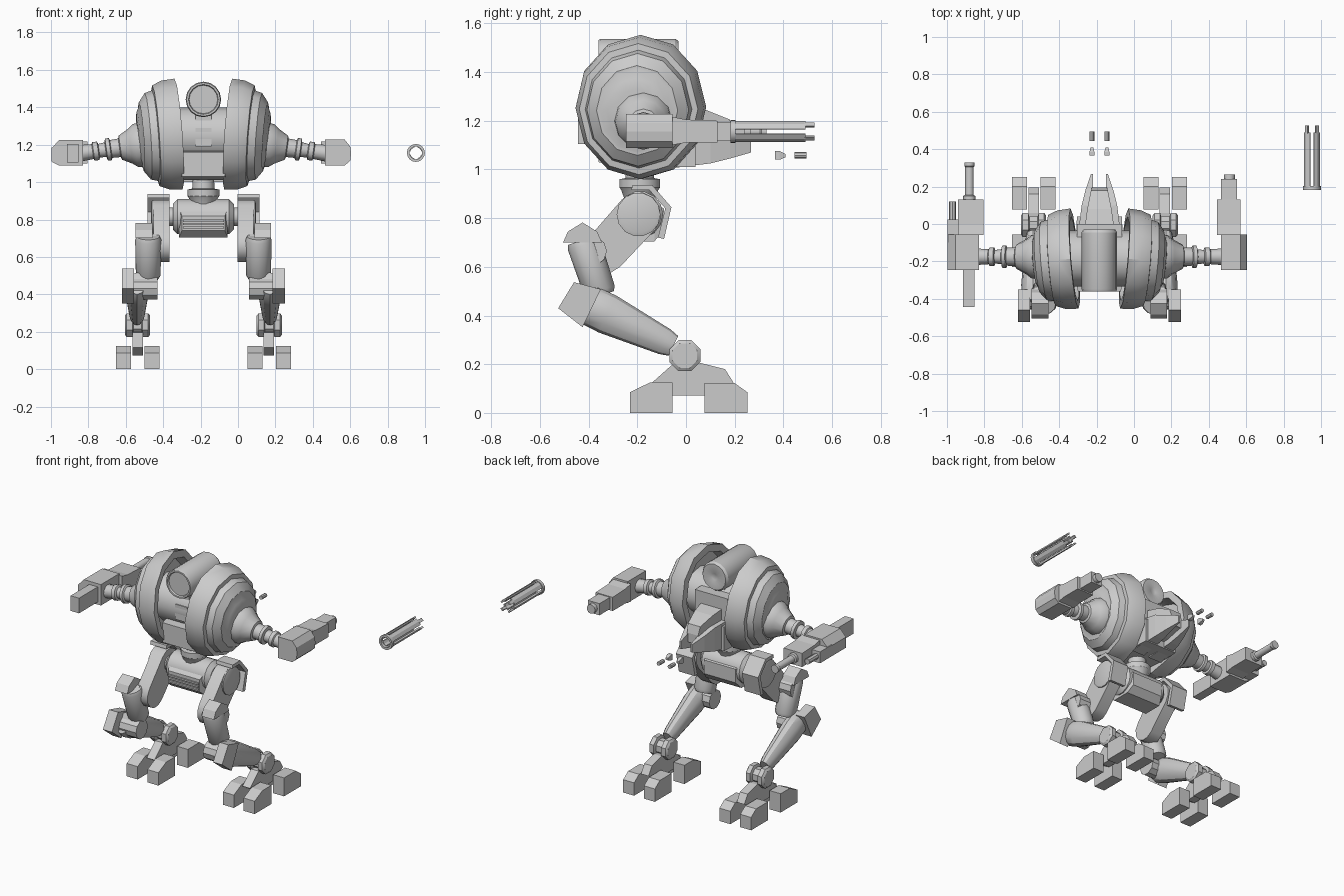
import bpy, bmesh
from math import pi, sin, cos, radians
from mathutils import Vector

CX = -0.185  # symmetry plane of the walker; all x values below are measured from it


def finish(name, bm, mirror=False, smooth=None):
    bmesh.ops.recalc_face_normals(bm, faces=bm.faces[:])
    me = bpy.data.meshes.new(name)
    bm.to_mesh(me)
    bm.free()
    ob = bpy.data.objects.new(name, me)
    ob.location.x = CX
    bpy.context.collection.objects.link(ob)
    if smooth:
        for p in me.polygons:
            p.use_smooth = True
        me.set_sharp_from_angle(angle=radians(smooth))
    if mirror:
        ob.modifiers.new("mirror", 'MIRROR').use_mirror_merge = False
    return ob


def skin(bm, rings, closed=False):
    n = len(rings[0])
    vs = [[bm.verts.new(p) for p in r] for r in rings]
    pairs = list(zip(vs, vs[1:])) + ([(vs[-1], vs[0])] if closed else [])
    for a, b in pairs:
        for i in range(n):
            j = (i + 1) % n
            bm.faces.new((a[i], a[j], b[j], b[i]))
    if not closed:
        bm.faces.new(vs[0])
        bm.faces.new(vs[-1])


def lathe(name, origin, axis, prof, n=12, squash=1.0, mirror=False, smooth=32, closed=False, phase=0.0):
    """Turn (distance, radius) pairs around an axis; squash scales the sideways radius."""
    a = Vector(axis).normalized()
    ref = Vector((0, 0, 1)) if abs(a.z) < 0.8 else Vector((0, 1, 0))
    side = a.cross(ref).normalized()
    up = side.cross(a)
    bm = bmesh.new()
    rings = []
    for t, r in prof:
        c = Vector(origin) + a * t
        rings.append([c + side * (r * squash * cos(phase + 2 * pi * i / n))
                      + up * (r * sin(phase + 2 * pi * i / n)) for i in range(n)])
    skin(bm, rings, closed)
    return finish(name, bm, mirror, smooth)


def prism(name, pts, lo, hi, axis='x', mirror=False, smooth=None):
    """Extrude a profile: axis x takes (y,z) points, axis y takes (x,z) points."""
    put = (lambda p, d: (d, p[0], p[1])) if axis == 'x' else (lambda p, d: (p[0], d, p[1]))
    bm = bmesh.new()
    skin(bm, [[put(p, d) for p in pts] for d in (lo, hi)])
    return finish(name, bm, mirror, smooth)


def loft(name, secs, mirror=False):
    """Join rectangular sections (y, x0, x1, z0, z1) along y."""
    bm = bmesh.new()
    skin(bm, [[(x0, y, z0), (x1, y, z0), (x1, y, z1), (x0, y, z1)] for y, x0, x1, z0, z1 in secs])
    return finish(name, bm, mirror)


def box(name, x0, x1, y0, y1, z0, z1, mirror=False):
    return loft(name, [(y0, x0, x1, z0, z1), (y1, x0, x1, z0, z1)], mirror)


# --- side pods: tilted stepped domes with a hollow inner face
lathe("side_pod", (0.133, -0.185, 1.257), (1, -0.08, -0.073),
      [(0.07, 0.10), (0.06, 0.235), (0, 0.25), (0, 0.297), (0.07, 0.292), (0.122, 0.27),
       (0.125, 0.243), (0.165, 0.232), (0.20, 0.185), (0.20, 0.17), (0.215, 0.135), (0.22, 0.09)],
      12, 0.905, True)

# --- torso between the pods
lathe("torso_hub", (-0.22, -0.185, 1.25), (1, 0, 0), [(0, 0.15), (0.44, 0.15)], 12)
loft("torso_upper", [(-0.30, -0.085, 0.085, 1.15, 1.34), (-0.26, -0.12, 0.12, 1.15, 1.34),
                     (0.0, -0.12, 0.12, 1.15, 1.34)])
loft("torso_lower", [(-0.36, -0.115, 0.115, 1.03, 1.16), (-0.25, -0.135, 0.135, 1.01, 1.17),
                     (0.04, -0.12, 0.12, 1.01, 1.17)])
box("torso_hatch", -0.043, 0.043, -0.33, -0.25, 1.19, 1.29)
lathe("top_launcher", (0, -0.36, 1.442), (0, 1, 0),
      [(0.012, 0.076), (0, 0.08), (0, 0.09), (0.012, 0.095), (0.315, 0.095), (0.33, 0.085), (0.33, 0.03),
       (0.325, 0.02)], 16)
box("launcher_mount", -0.043, 0.043, -0.31, -0.08, 1.30, 1.38)

# --- cockpit nose with split jaws
loft("nose", [(-0.1, -0.09, 0.09, 1.04, 1.28), (0.08, -0.065, 0.065, 1.06, 1.245),
              (0.18, -0.045, 0.045, 1.09, 1.205), (0.195, -0.04, 0.04, 1.09, 1.15)])
loft("jaw", [(-0.1, 0.02, 0.12, 1.0, 1.2), (0.10, 0.03, 0.095, 1.025, 1.18),
             (0.18, 0.035, 0.075, 1.045, 1.15), (0.268, 0.035, 0.045, 1.07, 1.12)], True)

# --- detached muzzle pieces in front of the nose
lathe("small_muzzle_tip", (0.04, 0.445, 1.058), (0, 1, 0), [(0, 0.013), (0.05, 0.013)], 8, mirror=True)
loft("small_muzzle_base", [(0.365, 0.027, 0.053, 1.04, 1.076), (0.385, 0.027, 0.053, 1.04, 1.076),
                           (0.408, 0.032, 0.048, 1.05, 1.064)], True)

# --- detached slotted barrel: hollow collar and four staves
bx, bz = 1.136, 1.156
lathe("barrel_collar", (bx, 0.182, bz), (0, 1, 0),
      [(0, 0.034), (0, 0.048), (0.022, 0.048), (0.022, 0.034)], 16, closed=True)
for k in range(4):
    arc = [radians(45 + 90 * k + d) for d in (-31, 0, 31)]
    pts = [(bx + 0.044 * cos(a), bz + 0.044 * sin(a)) for a in arc]
    pts += [(bx + 0.031 * cos(a), bz + 0.031 * sin(a)) for a in reversed(arc)]
    prism("barrel_stave", pts, 0.20, 0.49, 'y')
    arc = [radians(45 + 90 * k + d) for d in (-14, 14)]
    pts = [(bx + r * cos(a), bz + r * sin(a)) for r, s in ((0.044, 1), (0.032, -1)) for a in arc[::s]]
    prism("barrel_prong", pts, 0.485, 0.527, 'y')

# --- arms
lathe("arm", (0.33, -0.175, 1.20), (1, 0, -0.14),
      [(0, 0.12), (0.035, 0.115), (0.06, 0.095), (0.115, 0.065), (0.12, 0.05), (0.165, 0.048),
       (0.17, 0.06), (0.19, 0.06), (0.195, 0.04), (0.23, 0.036), (0.235, 0.05), (0.26, 0.05),
       (0.265, 0.04), (0.34, 0.045)], 12, mirror=True)

# --- right gun
prism("right_gun_body", [(0.65, 1.088), (0.755, 1.088), (0.785, 1.115), (0.79, 1.155), (0.785, 1.19),
                         (0.755, 1.228), (0.65, 1.228)], -0.247, -0.055, 'y')
loft("right_gun_receiver", [(-0.06, 0.63, 0.755, 1.10, 1.217), (0.0, 0.63, 0.755, 1.11, 1.205),
                            (0.13, 0.63, 0.755, 1.11, 1.20)])
box("right_gun_shroud", 0.65, 0.735, 0.13, 0.24, 1.118, 1.195)
lathe("right_gun_muzzle", (0.695, 0.23, 1.156), (0, 1, 0), [(0, 0.03), (0.035, 0.03)], 12)

# --- left gun
prism("left_gun_body", [(-0.645, 1.088), (-0.77, 1.088), (-0.813, 1.11), (-0.813, 1.18),
                        (-0.77, 1.226), (-0.645, 1.226)], -0.247, -0.055, 'y')
loft("left_gun_receiver", [(-0.06, -0.755, -0.62, 1.10, 1.217), (0.0, -0.755, -0.62, 1.11, 1.205),
                           (0.13, -0.755, -0.62, 1.11, 1.20)])
lathe("left_gun_barrel", (-0.695, 0.12, 1.156), (0, 1, 0),
      [(0, 0.033), (0.03, 0.033), (0.035, 0.023), (0.185, 0.023), (0.19, 0.027), (0.21, 0.027)], 12)
box("left_gun_magazine", -0.73, -0.668, -0.443, -0.24, 1.105, 1.205)
box("left_side_gun", -0.813, -0.755, -0.10, 0.025, 1.11, 1.185)
lathe("left_side_barrel", (-0.785, 0.02, 1.15), (0, 1, 0), [(0, 0.019), (0.10, 0.019)], 8)

# --- waist and pelvis
lathe("waist", (0, -0.19, 0.88), (0, 0, 1),
      [(0, 0.065), (0.035, 0.078), (0.045, 0.085), (0.08, 0.085), (0.085, 0.06), (0.17, 0.055)], 14)
lathe("pelvis", (-0.163, -0.19, 0.815), (1, 0, 0),
      [(0, 0.07), (0.025, 0.096), (0.30, 0.096), (0.326, 0.07)], 14)
loft("pelvis_block", [(-0.30, -0.115, 0.115, 0.74, 0.82), (-0.26, -0.13, 0.13, 0.705, 0.86),
                      (-0.13, -0.13, 0.13, 0.705, 0.86), (-0.09, -0.115, 0.115, 0.75, 0.84)])
for k in range(3):
    box("pelvis_grille", -0.11, 0.11, -0.31, -0.28, 0.752 + 0.018 * k, 0.763 + 0.018 * k)
lathe("hip_axle", (0.13, -0.195, 0.815), (1, 0, 0), [(0, 0.05), (0.07, 0.05)], 12, mirror=True)

# --- legs, mirrored to the other side
hip, knee = (-0.195, 0.815), (-0.335, 0.66)
d = Vector((knee[0] - hip[0], knee[1] - hip[1])).normalized()
base = Vector((-d.y, d.x))
link = []
for c, r, s in ((hip, 0.092, 1), (knee, 0.088, -1)):
    for k in range(7):
        a = pi * k / 6
        link.append(tuple(Vector(c) + s * r * (base * cos(a) - d * sin(a))))
prism("thigh_link", link, 0.182, 0.267, mirror=True, smooth=35)
lathe("hip_disc", (0.26, -0.195, 0.815), (1, 0, 0), [(0, 0.09), (0.015, 0.09), (0.02, 0.075)], 14, mirror=True)
prism("hip_hood", [(-0.225, 0.915), (-0.22, 0.937), (-0.14, 0.937), (-0.06, 0.845), (-0.09, 0.715),
                   (-0.115, 0.72), (-0.085, 0.84), (-0.15, 0.915)], 0.182, 0.30, mirror=True)
prism("knee_cap", [(-0.505, 0.70), (-0.485, 0.745), (-0.425, 0.782), (-0.365, 0.745), (-0.345, 0.70)],
      0.272, 0.362, mirror=True)
lathe("knee_axle", (0.25, -0.385, 0.665), (1, 0, 0), [(0, 0.06), (0.10, 0.06)], 10, mirror=True)
lathe("lower_thigh", (0.295, -0.425, 0.71), (0.0, 0.08, -0.24),
      [(0, 0.062), (0.02, 0.07), (0.22, 0.066), (0.24, 0.055)], 12, mirror=True)
lathe("shin_joint", (0.245, -0.39, 0.43), (1, 0, 0), [(0, 0.062), (0.14, 0.062)], 10, mirror=True)
prism("knee_guard", [(-0.46, 0.537), (-0.35, 0.508), (-0.425, 0.352), (-0.525, 0.43)],
      0.37, 0.436, mirror=True)
lathe("shin", (0.355, -0.43, 0.458), (0, 0.325, -0.157),
      [(0, 0.065), (0.04, 0.082), (0.12, 0.084), (0.38, 0.056), (0.42, 0.045)], 12, 0.75, True)
lathe("ankle", (0.285, -0.005, 0.235), (1, 0, 0),
      [(0, 0.055), (0.01, 0.069), (0.04, 0.069), (0.045, 0.05), (0.09, 0.05), (0.095, 0.069),
       (0.125, 0.069), (0.135, 0.055)], 8, mirror=True, phase=pi / 8)

# --- feet: narrow bridge with four toes
prism("foot_bridge", [(-0.15, 0.115), (-0.06, 0.195), (0.06, 0.205), (0.16, 0.18), (0.195, 0.125),
                      (0.10, 0.072), (-0.08, 0.072)], 0.322, 0.378, mirror=True)
for x0 in (0.236, 0.388):
    prism("front_toe", [(-0.23, 0.0), (-0.23, 0.085), (-0.15, 0.124), (-0.056, 0.124), (-0.056, 0.0)],
          x0, x0 + 0.08, mirror=True)
    prism("back_toe", [(0.252, 0.0), (0.252, 0.085), (0.20, 0.122), (0.077, 0.122), (0.077, 0.0)],
          x0, x0 + 0.08, mirror=True)
